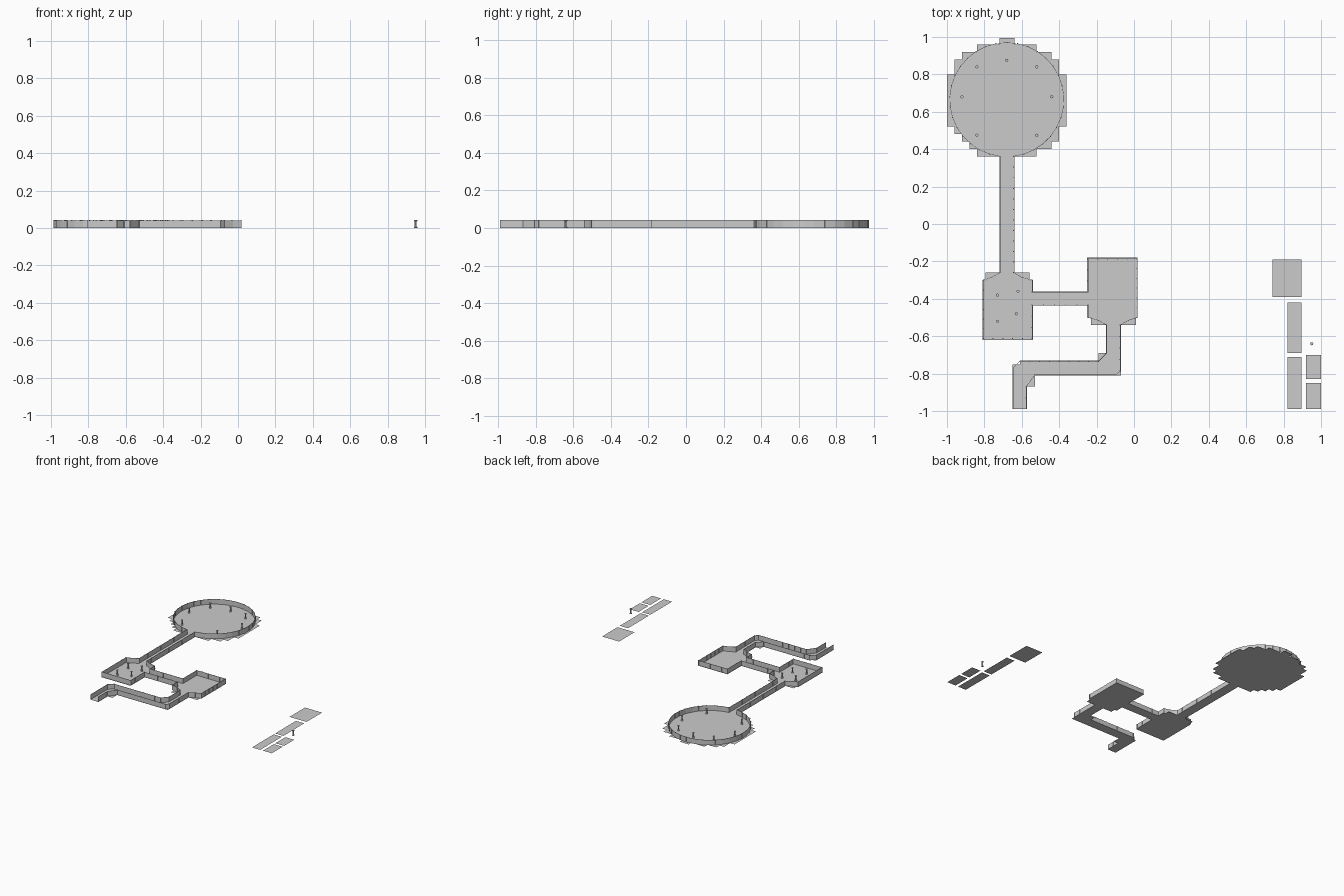
import bpy, bmesh, math
from mathutils import Vector

if "Cube" in bpy.data.objects:
    bpy.data.objects.remove(bpy.data.objects["Cube"])

H = 0.042      # wall height
T = 0.002      # wall panel thickness


def finish(bm, name):
    me = bpy.data.meshes.new(name)
    bm.to_mesh(me)
    bm.free()
    ob = bpy.data.objects.new(name, me)
    bpy.context.collection.objects.link(ob)
    return ob


def floor(name, rects):
    """Flat floor from (x0, x1, y0, y1) rectangles."""
    bm = bmesh.new()
    for x0, x1, y0, y1 in rects:
        bm.faces.new([bm.verts.new((x, y, 0)) for x, y in
                      ((x0, y0), (x1, y0), (x1, y1), (x0, y1))])
    return finish(bm, name)


def add_box(bm, c, ang, sx, sy, h):
    ux = Vector((math.cos(ang), math.sin(ang), 0)) * sx / 2
    uy = Vector((-math.sin(ang), math.cos(ang), 0)) * sy / 2
    base = [c - ux - uy, c + ux - uy, c + ux + uy, c - ux + uy]
    lo = [bm.verts.new(p) for p in base]
    hi = [bm.verts.new(p + Vector((0, 0, h))) for p in base]
    bm.faces.new(lo[::-1])
    bm.faces.new(hi)
    for i in range(4):
        j = (i + 1) % 4
        bm.faces.new((lo[i], lo[j], hi[j], hi[i]))


def wall(name, path, step=0.055):
    """Thin panels along a path with a small post at every joint."""
    bm = bmesh.new()
    for a, b in zip(path, path[1:]):
        a, b = Vector((*a, 0)), Vector((*b, 0))
        d = b - a
        ang = math.atan2(d.y, d.x)
        n = max(1, round(d.length / step))
        for i in range(n):
            add_box(bm, a + d * (i + .5) / n, ang, d.length / n, T, H - .001)
            add_box(bm, a + d * i / n, ang, .005, .005, H)
    return finish(bm, name)


def pillar(name, x, y, sides=8):
    """Lathed column with base and capital."""
    prof = [(.0085, 0), (.0085, .004), (.0055, .007), (.0055, .035),
            (.0085, .038), (.0085, H)]
    bm = bmesh.new()
    rings = [[bm.verts.new((x + r * math.cos(k * math.tau / sides),
                            y + r * math.sin(k * math.tau / sides), z))
              for k in range(sides)] for r, z in prof]
    for a, b in zip(rings, rings[1:]):
        for k in range(sides):
            j = (k + 1) % sides
            bm.faces.new((a[k], a[j], b[j], b[k]))
    bm.faces.new(rings[0][::-1])
    bm.faces.new(rings[-1])
    return finish(bm, name)


# floors
floor("round_hall_floor", [
    (-.72, -.64, .96, .995), (-.84, -.52, .92, .96), (-.92, -.44, .88, .92),
    (-.96, -.40, .80, .88), (-1, -.36, .52, .80), (-.96, -.40, .48, .52),
    (-.92, -.40, .44, .48), (-.88, -.44, .40, .44), (-.84, -.52, .36, .40)])
floor("north_corridor_floor", [(-.72, -.64, -.26, .36)])
floor("pillar_room_floor", [(-.795, -.56, -.30, -.26), (-.81, -.54, -.62, -.30)])
floor("middle_corridor_floor", [(-.54, -.25, -.437, -.36)])
floor("empty_room_floor", [(-.25, .02, -.50, -.18), (-.23, .01, -.54, -.50)])
floor("south_corridor_floor", [
    (-.15, -.07, -.73, -.54), (-.19, -.15, -.73, -.69), (-.61, -.07, -.81, -.73),
    (-.65, -.61, -.81, -.75), (-.65, -.53, -.87, -.81), (-.65, -.573, -.99, -.87)])

# round hall wall with a gap for the corridor
cx, cy, r, n = -.68, .665, .305, 32
gap = math.asin(.036 / r)
arc = [(cx + r * math.sin(t), cy - r * math.cos(t)) for t in
       [gap + (math.tau - 2 * gap) * i / n for i in range(n + 1)]]
wall("round_hall_wall", arc)

# west side: hall, chamfered pillar room
wall("pillar_room_outer_wall", [
    (-.716, .36), (-.716, -.26), (-.76, -.285), (-.805, -.30), (-.805, -.612),
    (-.545, -.612), (-.545, -.434), (-.245, -.434), (-.245, -.50),
    (-.19, -.515), (-.146, -.54), (-.146, -.69), (-.19, -.734), (-.61, -.734),
    (-.646, -.77), (-.646, -.99)])
# inner side: corridor, empty room, south corridor
wall("empty_room_outer_wall", [
    (-.644, .36), (-.644, -.26), (-.60, -.285), (-.545, -.30), (-.545, -.364),
    (-.245, -.364), (-.245, -.186), (.016, -.186), (.016, -.50),
    (-.03, -.515), (-.074, -.54), (-.074, -.785), (-.095, -.806), (-.53, -.806),
    (-.577, -.87), (-.577, -.99)])

# pillars
spots = [(-.68, .875)]
for s in (-1, 1):
    spots += [(-.68 + s * .16, .84), (-.68 + s * .24, .68), (-.68 + s * .16, .475)]
for i, p in enumerate(spots):
    pillar(f"hall_pillar_{i + 1}", *p)
for i, p in enumerate([(-.73, -.38), (-.62, -.36), (-.63, -.48), (-.73, -.52)]):
    pillar(f"room_pillar_{i + 1}", *p)
pillar("spare_pillar", .95, -.64)

# spare floor pieces lying to the east
for i, rc in enumerate([(.74, .895, -.39, -.19), (.82, .895, -.69, -.42),
                        (.82, .895, -.99, -.71), (.92, 1, -.83, -.70),
                        (.92, 1, -.99, -.85)]):
    floor(f"spare_floor_{i + 1}", [rc])
